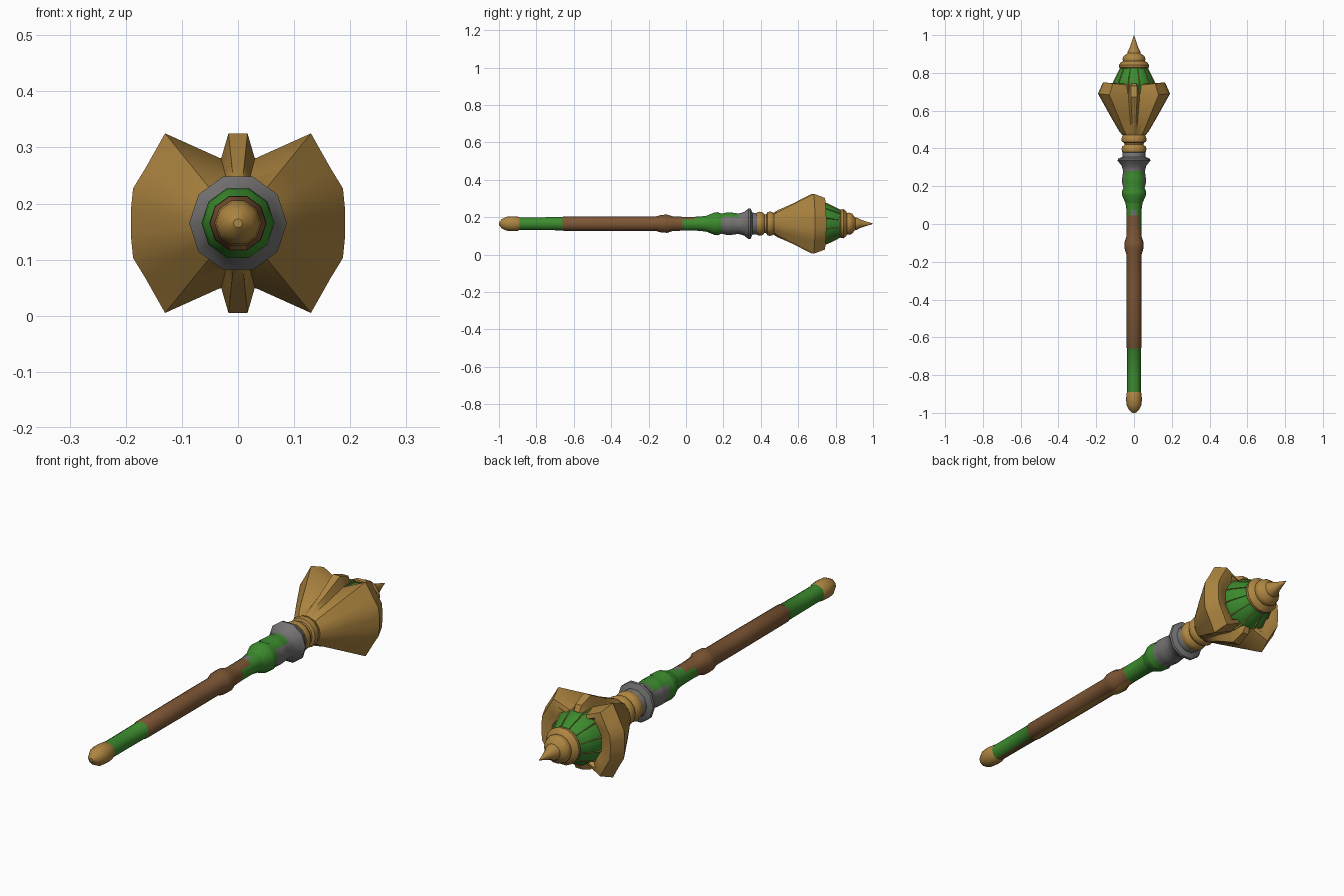
import bpy, bmesh, math
from mathutils import Vector

if "Cube" in bpy.data.objects:
    bpy.data.objects.remove(bpy.data.objects["Cube"])

CZ = 0.165      # height of the long axis
SIDES = 10


def material(name, rgb):
    m = bpy.data.materials.new(name)
    m.diffuse_color = (*rgb, 1)
    m.use_nodes = True
    m.node_tree.nodes["Principled BSDF"].inputs["Base Color"].default_value = m.diffuse_color
    return m


GOLD, GREEN, BROWN, GREY = range(4)
MATS = [material("gold", (0.42, 0.235, 0.052)), material("green", (0.045, 0.26, 0.027)),
        material("brown", (0.205, 0.093, 0.035)), material("grey", (0.175, 0.17, 0.168))]


def skin(name, rings, colour, angle=40):
    """Bridge closed rings of points; colour(centre, normal) picks the material."""
    bm = bmesh.new()
    loops = [[bm.verts.new(p) for p in ring] for ring in rings]
    n = len(loops[0])
    for a, b in zip(loops, loops[1:]):
        for i in range(n):
            j = (i + 1) % n
            bm.faces.new((a[i], a[j], b[j], b[i]))
    bm.faces.new(loops[0])
    bm.faces.new(loops[-1])
    bmesh.ops.remove_doubles(bm, verts=bm.verts, dist=0.0004)
    bmesh.ops.recalc_face_normals(bm, faces=bm.faces)
    for f in bm.faces:
        f.material_index = colour(f.calc_center_median(), f.normal)
    me = bpy.data.meshes.new(name)
    bm.to_mesh(me)
    bm.free()
    for m in MATS:
        me.materials.append(m)
    ob = bpy.data.objects.new(name, me)
    bpy.context.collection.objects.link(ob)
    bpy.ops.object.select_all(action='DESELECT')
    ob.select_set(True)
    bpy.context.view_layer.objects.active = ob
    bpy.ops.object.shade_smooth_by_angle(angle=math.radians(angle))
    return ob


def circle(y, r, n=SIDES):
    angles = [math.pi / 2 + (i + 0.5) * math.tau / n for i in range(n)]
    return [Vector((r * math.cos(a), y, CZ + r * math.sin(a))) for a in angles]


def lathe(name, profile, colour, n=SIDES):
    rule = colour if callable(colour) else (lambda c, nrm: colour)
    return skin(name, [circle(y, r, n) for y, r in profile], rule)


# Pommel
lathe("pommel", [(-1.0, 0.008), (-0.985, 0.026), (-0.96, 0.039), (-0.93, 0.042),
                 (-0.90, 0.040), (-0.885, 0.034)], GOLD)


# Shaft: wrapped ends, wooden grip with a knob, seam strip underneath
def shaft_colour(c, n):
    if n.z < -0.95 and c.y < -0.02:
        return GOLD if c.y > -0.66 else BROWN
    if c.y < -0.66:
        return GREEN
    if c.y < -0.02 or (n.z > 0.5 and c.y < 0.045):
        return BROWN
    if n.z > 0.95 and c.y < 0.075:
        return GREY
    return GREEN


lathe("shaft", [(-0.89, 0.036), (-0.80, 0.036), (-0.66, 0.037), (-0.655, 0.040), (-0.34, 0.041),
                (-0.16, 0.041), (-0.13, 0.050), (-0.10, 0.051), (-0.07, 0.041), (-0.02, 0.039),
                (0.045, 0.039), (0.075, 0.040), (0.11, 0.045)], shaft_colour)


# Collar: green swelling running into the grey flared guard
def collar_colour(c, n):
    return GREEN if c.y < 0.19 or (c.y < 0.28 and c.z > CZ + 0.04) else GREY


lathe("collar", [(0.11, 0.045), (0.15, 0.062), (0.17, 0.065), (0.19, 0.056), (0.22, 0.064),
                 (0.25, 0.062), (0.28, 0.057), (0.31, 0.066), (0.335, 0.087), (0.345, 0.085),
                 (0.355, 0.062), (0.385, 0.060), (0.395, 0.05)], collar_colour)

# Neck rings
lathe("neck", [(0.375, 0.050), (0.38, 0.062), (0.395, 0.066), (0.41, 0.062), (0.42, 0.050),
               (0.43, 0.053), (0.435, 0.064), (0.45, 0.067), (0.465, 0.062), (0.475, 0.053),
               (0.49, 0.053)], GOLD, 14)

# Flanged head: narrow fins above and below, a broad folded wing on each side
quarter = [(0.017, 0.16), (0.030, 0.115), (0.13, 0.16), (0.165, 0.098), (0.187, 0.062), (0.191, 0.022)]
section = quarter + [(x, -z) for x, z in reversed(quarter)]
section += [(-x, -z) for x, z in section]


def head_ring(y, size, blend, bow=0.0):
    """Blend from a circle of radius 0.15 to the flanged section, then scale."""
    ring = []
    for x, z in section:
        d = Vector((x, z))
        p = (d.normalized() * 0.15).lerp(d, blend) * size
        ring.append(Vector((p.x, y + bow * abs(x) / 0.19, CZ + p.y)))
    return ring


skin("flanged_head",
     [head_ring(0.47, 0.40, 0.1), head_ring(0.49, 0.47, 0.4), head_ring(0.57, 0.68, 0.8),
      head_ring(0.67, 1.0, 1.0, 0.02), head_ring(0.73, 0.86, 1.0, 0.02),
      head_ring(0.745, 0.70, 0.9), head_ring(0.72, 0.55, 0.5)],
     lambda c, n: GOLD, 35)

# Green crown with gold ribs
lathe("crown_cone", [(0.69, 0.118), (0.75, 0.112), (0.79, 0.092), (0.835, 0.068)], GREEN, 12)
for k in range(12):
    a = math.pi / 2 + (k + 0.5) * math.tau / 12
    out = Vector((math.cos(a), 0, math.sin(a)))
    side = Vector((-math.sin(a), 0, math.cos(a)))
    rings = []
    for y, r, w in [(0.70, 0.117, 0.013), (0.75, 0.112, 0.009), (0.79, 0.092, 0.004), (0.835, 0.068, 0.003)]:
        p = Vector((0, y, CZ)) + out * r
        rings.append([p + side * w - out * 0.012, p + out * 0.004, p - side * w - out * 0.012])
    skin("crown_rib", rings, lambda c, n: GOLD)

# Stepped finial and spike
lathe("finial", [(0.82, 0.066), (0.828, 0.078), (0.842, 0.080), (0.855, 0.070), (0.862, 0.058),
                 (0.872, 0.061), (0.888, 0.056), (0.898, 0.042), (0.905, 0.034), (0.915, 0.033),
                 (0.93, 0.024), (0.965, 0.012), (1.0, 0.001)], GOLD, 14)
